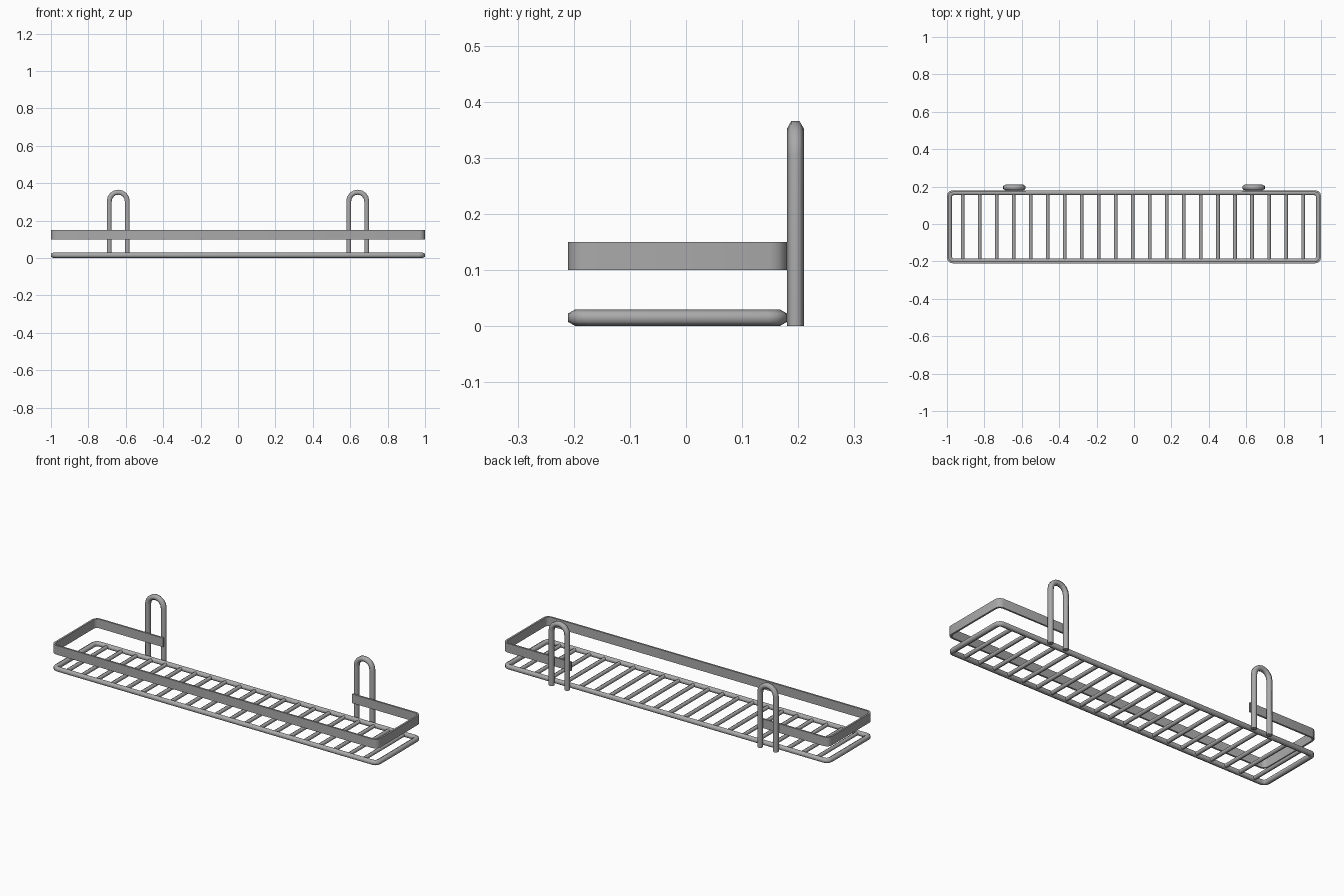
import bpy, bmesh
from math import sin, cos, pi, radians
from mathutils import Vector

cube = bpy.data.objects.get("Cube")
if cube:
    bpy.data.objects.remove(cube, do_unlink=True)

steel = bpy.data.materials.new("grey_steel")
steel.use_nodes = True
grey = (0.4, 0.4, 0.4, 1)
steel.diffuse_color = grey
steel.node_tree.nodes["Principled BSDF"].inputs["Base Color"].default_value = grey

ROD = 0.015
APOTHEM = ROD * cos(pi / 6)
Z = Vector((0, 0, 1))


def hexagon(r):
    return [(r * sin(i * pi / 3), r * cos(i * pi / 3)) for i in range(6)]


def sweep(name, path, normal, profile, closed=False, smooth=65):
    """Sweep a profile of (outward, normal) offsets along a flat path with mitred joints."""
    bm = bmesh.new()
    rings, n = [], len(path)
    for i, p in enumerate(path):
        before = path[i - 1] if i or closed else None
        after = path[(i + 1) % n] if i < n - 1 or closed else None
        a = (p - before).normalized() if before else (after - p).normalized()
        b = (after - p).normalized() if after else a
        tangent = (a + b).normalized()
        out = tangent.cross(normal) / tangent.dot(a)
        rings.append([bm.verts.new(p + out * u + normal * v) for u, v in profile])
    k = len(profile)
    for i in range(n if closed else n - 1):
        r, s = rings[i], rings[(i + 1) % n]
        for j in range(k):
            m = (j + 1) % k
            bm.faces.new((r[j], r[m], s[m], s[j]))
    if not closed:
        bm.faces.new(rings[0])
        bm.faces.new(rings[-1])
    bmesh.ops.recalc_face_normals(bm, faces=bm.faces)
    mesh = bpy.data.meshes.new(name)
    bm.to_mesh(mesh)
    bm.free()
    mesh.materials.append(steel)
    obj = bpy.data.objects.new(name, mesh)
    bpy.context.collection.objects.link(obj)
    bpy.ops.object.select_all(action="DESELECT")
    bpy.context.view_layer.objects.active = obj
    obj.select_set(True)
    bpy.ops.object.shade_smooth_by_angle(angle=radians(smooth))
    return obj


def rounded_loop(inset, radius, z, steps=3):
    """Counter-clockwise loop of the shelf outline, starting at the back left corner of the plan."""
    x, front, back = 1 - inset, -0.21 + inset, 0.18 - inset
    corners = [(-x, back, 1), (-x, front, 2), (x, front, 3), (x, back, 0)]
    points = []
    for cx, cy, quarter in corners:
        mx = cx - radius if cx > 0 else cx + radius
        my = cy - radius if cy > 0 else cy + radius
        for s in range(steps + 1):
            a = (quarter + s / steps) * pi / 2
            points.append(Vector((mx + radius * cos(a), my + radius * sin(a), z)))
    return points


# Base frame
sweep("base_frame", rounded_loop(APOTHEM, 0.022, ROD), Z, hexagon(ROD), closed=True)

# Cross rods of the shelf
for i in range(-10, 11):
    x = i * 0.091 - 0.006
    sweep(f"cross_rod_{i + 11}", [Vector((x, -0.195, ROD)), Vector((x, 0.165, ROD))],
          Z, hexagon(0.011))

# Guard rail: a flat strip, open at the back between the hangers
loop = rounded_loop(0, 0.03, 0.125)
ends = [Vector((x, 0.18, 0.125)) for x in (-0.58, 0.58)]
strip = [(0, -0.025), (0, 0.025), (-0.01, 0.025), (-0.01, -0.025)]
sweep("guard_rail", [ends[0]] + loop + [ends[1]], Z, strip, smooth=40)

# Hangers: upright rods bent over at the top
BEND = 0.048
for side, cx in (("right", -0.64), ("left", 0.64)):
    top = 0.365 - APOTHEM - BEND
    path = [Vector((cx - BEND, 0.195, 0))]
    for s in range(9):
        a = pi - s * pi / 8
        path.append(Vector((cx + BEND * cos(a), 0.195, top + BEND * sin(a))))
    path.append(Vector((cx + BEND, 0.195, 0)))
    sweep(f"{side}_hanger", path, Vector((0, 1, 0)), hexagon(ROD))
